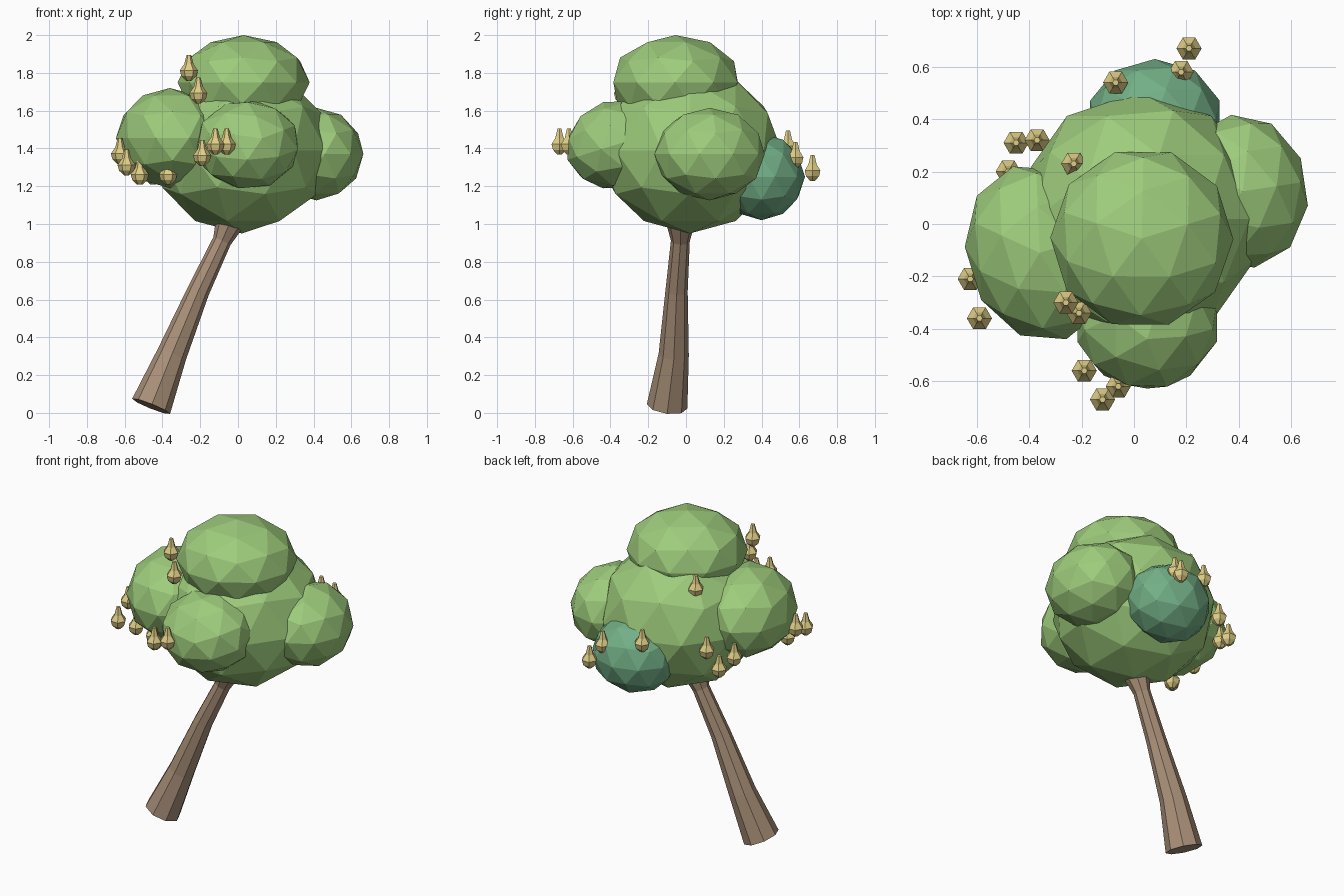
import bpy, bmesh, math
from mathutils import Vector, Matrix

if "Cube" in bpy.data.objects:
    bpy.data.objects.remove(bpy.data.objects["Cube"])


def material(name, rgb):
    m = bpy.data.materials.new(name)
    m.diffuse_color = (*rgb, 1)
    m.use_nodes = True
    m.node_tree.nodes["Principled BSDF"].inputs["Base Color"].default_value = m.diffuse_color
    return m


GREEN = material("leaf_green", (0.34, 0.60, 0.20))
TEAL = material("leaf_teal", (0.17, 0.43, 0.24))
BARK = material("bark", (0.40, 0.28, 0.19))
GOLD = material("fruit_gold", (0.74, 0.62, 0.24))


def finish(bm, name, mat):
    me = bpy.data.meshes.new(name)
    bmesh.ops.recalc_face_normals(bm, faces=bm.faces)
    bm.to_mesh(me)
    bm.free()
    me.materials.append(mat)
    ob = bpy.data.objects.new(name, me)
    bpy.context.collection.objects.link(ob)
    return ob


# Stack of rings (centre, radius, axis) skinned into a closed faceted tube
def tube(name, rings, sides, mat):
    bm = bmesh.new()
    loops = []
    for centre, r, axis in rings:
        u = Vector((0, 1, 0)).cross(axis).normalized()
        v = axis.cross(u)
        loops.append([bm.verts.new(centre + r * (u * math.cos(t) + v * math.sin(t)))
                      for t in (math.tau * k / sides for k in range(sides))])
    for lo, hi in zip(loops, loops[1:]):
        for k in range(sides):
            n = (k + 1) % sides
            bm.faces.new((lo[k], lo[n], hi[n], hi[k]))
    bm.faces.new(loops[0])
    bm.faces.new(loops[-1])
    finish(bm, name, mat)


# Foliage: faceted ellipsoid clumps (centre, radii, turn about z, tilt about x)
def clump(name, centre, radii, turn=0, tilt=0, mat=GREEN):
    bm = bmesh.new()
    m = (Matrix.Translation(centre) @ Matrix.Rotation(turn, 4, 'Z')
         @ Matrix.Rotation(tilt, 4, 'X') @ Matrix.Diagonal((*radii, 1)))
    bmesh.ops.create_icosphere(bm, subdivisions=2, radius=1, matrix=m)
    finish(bm, name, mat)


clump("foliage_main", (0.02, 0.02, 1.39), (0.47, 0.485, 0.44))
clump("foliage_top", (0.03, -0.055, 1.75), (0.35, 0.345, 0.25), 0.3)
clump("foliage_left", (-0.36, -0.11, 1.455), (0.28, 0.345, 0.265), 0.30)
clump("foliage_front", (0.05, -0.37, 1.42), (0.28, 0.27, 0.235), 0, 0.3)
clump("foliage_right", (0.415, 0.125, 1.37), (0.25, 0.295, 0.245), 0.15)
clump("foliage_back", (0.08, 0.40, 1.25), (0.26, 0.23, 0.23), mat=TEAL)

# Trunk: eight-sided leaning tube, flared at both ends
path = [(-0.46, -0.10, 0.035, 0.108), (-0.35, -0.065, 0.31, 0.080),
        (-0.21, -0.05, 0.645, 0.059), (-0.085, -0.03, 0.91, 0.050),
        (-0.05, -0.03, 0.99, 0.072), (-0.03, -0.02, 1.10, 0.05)]
pts = [Vector(p[:3]) for p in path]
tube("trunk", [(p, path[i][3], (pts[min(i + 1, len(pts) - 1)]
                                - pts[max(i - 1, 0)]).normalized())
               for i, p in enumerate(pts)], 8, BARK)

# Fruit: faceted bulb with a tapered neck pointing up
bulb = [(0.014, -0.052), (0.040, -0.027), (0.048, 0.003),
        (0.025, 0.036), (0.012, 0.085)]
fruit_spots = [
    (-0.19, -0.56, 1.36), (-0.12, -0.67, 1.42), (-0.06, -0.62, 1.42),
    (-0.59, -0.36, 1.31), (-0.625, -0.21, 1.37),
    (-0.52, -0.28, 1.26), (-0.37, -0.32, 1.26),
    (-0.48, 0.20, 1.30), (-0.45, 0.31, 1.26), (-0.37, 0.32, 1.36),
    (-0.07, 0.54, 1.41), (0.18, 0.58, 1.35), (0.21, 0.67, 1.28),
    (-0.23, 0.23, 1.68), (-0.26, -0.30, 1.81), (-0.21, -0.34, 1.69)]
UP = Vector((0, 0, 1))
for i, spot in enumerate(fruit_spots):
    tube(f"fruit_{i + 1}", [(Vector(spot) + UP * h, r, UP) for r, h in bulb], 6, GOLD)
